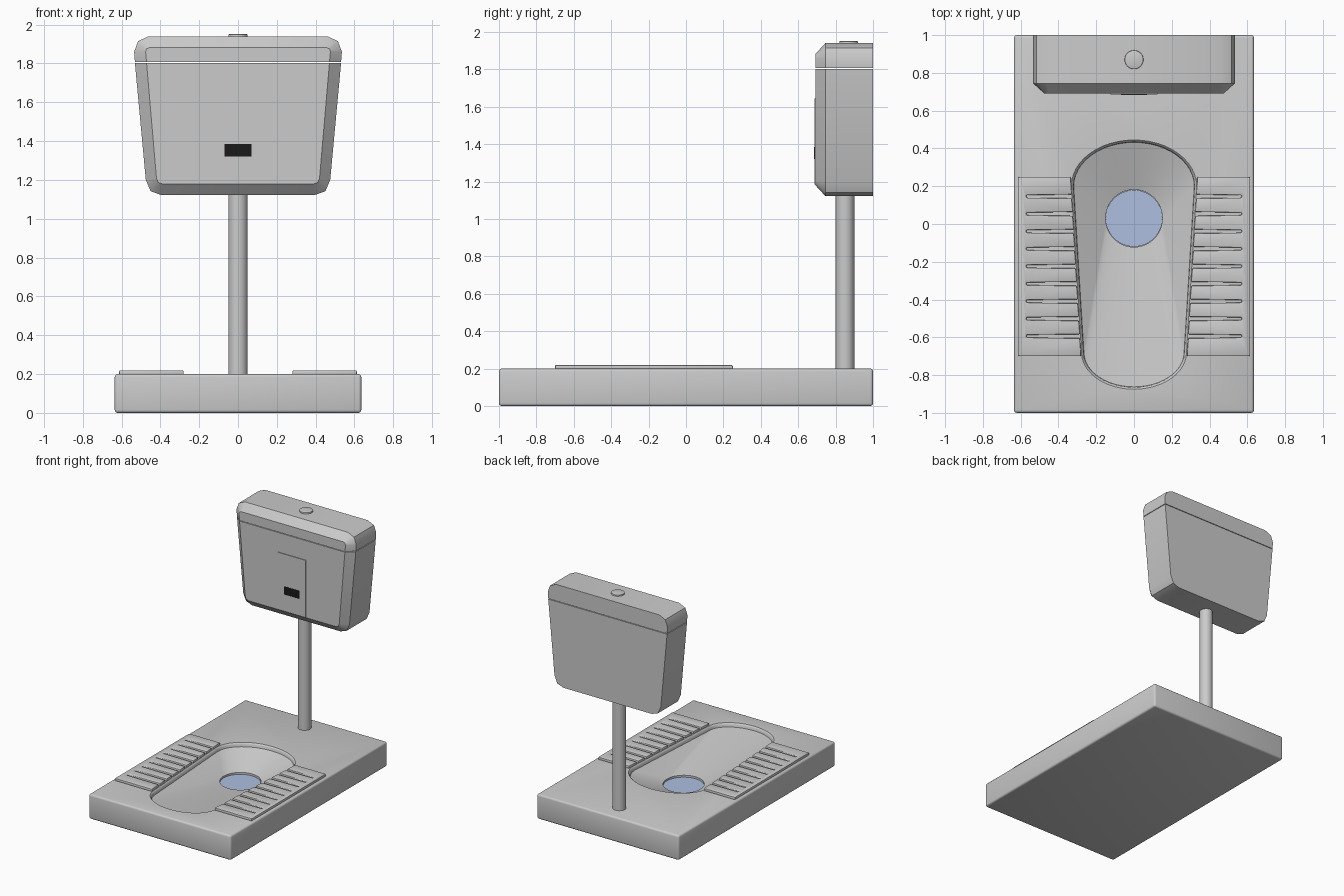
import bpy, bmesh, math
from mathutils import Vector

if "Cube" in bpy.data.objects:
    bpy.data.objects.remove(bpy.data.objects["Cube"])


def finish(obj, angle=35):
    bpy.ops.object.select_all(action='DESELECT')
    bpy.context.view_layer.objects.active = obj
    obj.select_set(True)
    for m in list(obj.modifiers):
        bpy.ops.object.modifier_apply(modifier=m.name)
    bpy.ops.object.shade_smooth_by_angle(angle=math.radians(angle))
    return obj


def loft(name, rings):
    """Closed solid through matching rings of points."""
    bm = bmesh.new()
    vs = [[bm.verts.new(p) for p in r] for r in rings]
    n = len(rings[0])
    for a, b in zip(vs, vs[1:]):
        for i in range(n):
            j = (i + 1) % n
            bm.faces.new((a[i], a[j], b[j], b[i]))
    bm.faces.new(vs[0])
    bm.faces.new(vs[-1])
    bmesh.ops.recalc_face_normals(bm, faces=bm.faces)
    me = bpy.data.meshes.new(name)
    bm.to_mesh(me)
    bm.free()
    obj = bpy.data.objects.new(name, me)
    bpy.context.collection.objects.link(obj)
    return obj


def bevel(obj, width, segments):
    m = obj.modifiers.new("bevel", 'BEVEL')
    m.width, m.segments, m.limit_method = width, segments, 'ANGLE'


def box(name, lo, hi):
    xs, ys = (lo[0], hi[0]), (lo[1], hi[1])
    quad = [(xs[0], ys[0]), (xs[1], ys[0]), (xs[1], ys[1]), (xs[0], ys[1])]
    return loft(name, [[(x, y, z) for x, y in quad] for z in (lo[2], hi[2])])


def cylinder(name, r, y, z0, z1, sides=32):
    c = [(r * math.cos(i * math.tau / sides), y + r * math.sin(i * math.tau / sides)) for i in range(sides)]
    return loft(name, [[(x, y, z) for x, y in c] for z in (z0, z1)])


def colour(obj, rgb):
    mat = bpy.data.materials.new(obj.name + "_colour")
    mat.diffuse_color = (*rgb, 1)
    mat.use_nodes = True
    mat.node_tree.nodes["Principled BSDF"].inputs["Base Color"].default_value = mat.diffuse_color
    obj.data.materials.append(mat)


def bowl_ring(z, back, front):
    """Two half ellipses (centre y, half width, length) joined by straight sides."""
    pts, n = [], 24
    for (cy, a, b), start in ((back, 0), (front, math.pi)):
        for i in range(n + 1):
            t = start + math.pi * i / n
            pts.append(Vector((a * math.cos(t), cy + b * math.sin(t), z)))
    return pts


def rim(z, grow):
    return bowl_ring(z, (0.2, 0.322 + grow, 0.235 + grow), (-0.68, 0.268 + grow, 0.185 + grow))


def drain(z):
    return bowl_ring(z, (0.032, 0.15, 0.15), (0.028, 0.15, 0.15))


# Base slab with the bowl cut into it
base = box("base", (-0.635, -1, 0), (0.635, 1, 0.2))
bevel(base, 0.015, 3)
finish(base)
cutter = loft("bowl_cutter", [rim(0.25, 0.01), rim(0.2, 0.01), rim(0.195, 0.004), rim(0.188, 0),
                              rim(0.17, -0.003), drain(0.08), drain(0.05)])
cutter.hide_render = True
tri = cutter.modifiers.new("tri", 'TRIANGULATE')
finish(cutter)
cut = base.modifiers.new("bowl", 'BOOLEAN')
cut.operation, cut.solver, cut.object = 'DIFFERENCE', 'EXACT', cutter
finish(base)
bpy.data.objects.remove(cutter)

# Water in the drain
water = cylinder("water", 0.15, 0.03, 0.045, 0.065, 48)
colour(finish(water), (0.42, 0.52, 0.75))


# Ribbed foot pads: comb outline with grooves open to the bowl
def inner_x(y):
    return 0.28 + 0.055 * (y + 0.7) / 0.95


for side, s in (("left", -1), ("right", 1)):
    outline = [(0.28, -0.7), (0.612, -0.7), (0.612, 0.25), (0.335, 0.25)]
    for i in range(9):
        y = 0.146 - 0.0925 * i
        outline += [(inner_x(y), y + 0.010), (0.57, y + 0.007), (0.57, y - 0.007), (inner_x(y), y - 0.010)]
    pad = loft(side + "_foot_pad", [[(s * x, y, z) for x, y in outline] for z in (0.195, 0.219)])
    bevel(pad, 0.006, 2)
    finish(pad)

# Flush pipe
finish(cylinder("flush_pipe", 0.05, 0.85, 0.19, 1.14))


# Cistern: right-half outlines (x, z), mirrored, with a chamfered front
def cistern_part(name, outer, inner):
    def ring(half, y):
        return [(x, y, z) for x, z in half] + [(-x, y, z) for x, z in reversed(half)]
    finish(loft(name, [ring(outer, 1.0), ring(outer, 0.745), ring(inner, 0.692)]))


cistern_part("cistern_body",
             [(0.395, 1.122), (0.45, 1.142), (0.475, 1.2), (0.531, 1.802)],
             [(0.39, 1.18), (0.412, 1.187), (0.42, 1.21), (0.471, 1.802)])
cistern_part("cistern_lid",
             [(0.531, 1.807), (0.535, 1.86), (0.515, 1.915), (0.46, 1.94)],
             [(0.471, 1.807), (0.476, 1.86), (0.471, 1.876), (0.455, 1.882)])

# Front plate, dark window and flush button
finish(box("front_plate", (-0.125, 0.686, 1.185), (0.125, 0.70, 1.645)))
window = box("dark_window", (-0.07, 0.684, 1.32), (0.07, 0.70, 1.385))
colour(finish(window), (0.01, 0.01, 0.01))
button = cylinder("flush_button", 0.05, 0.87, 1.93, 1.951)
bevel(button, 0.004, 2)
finish(button)
